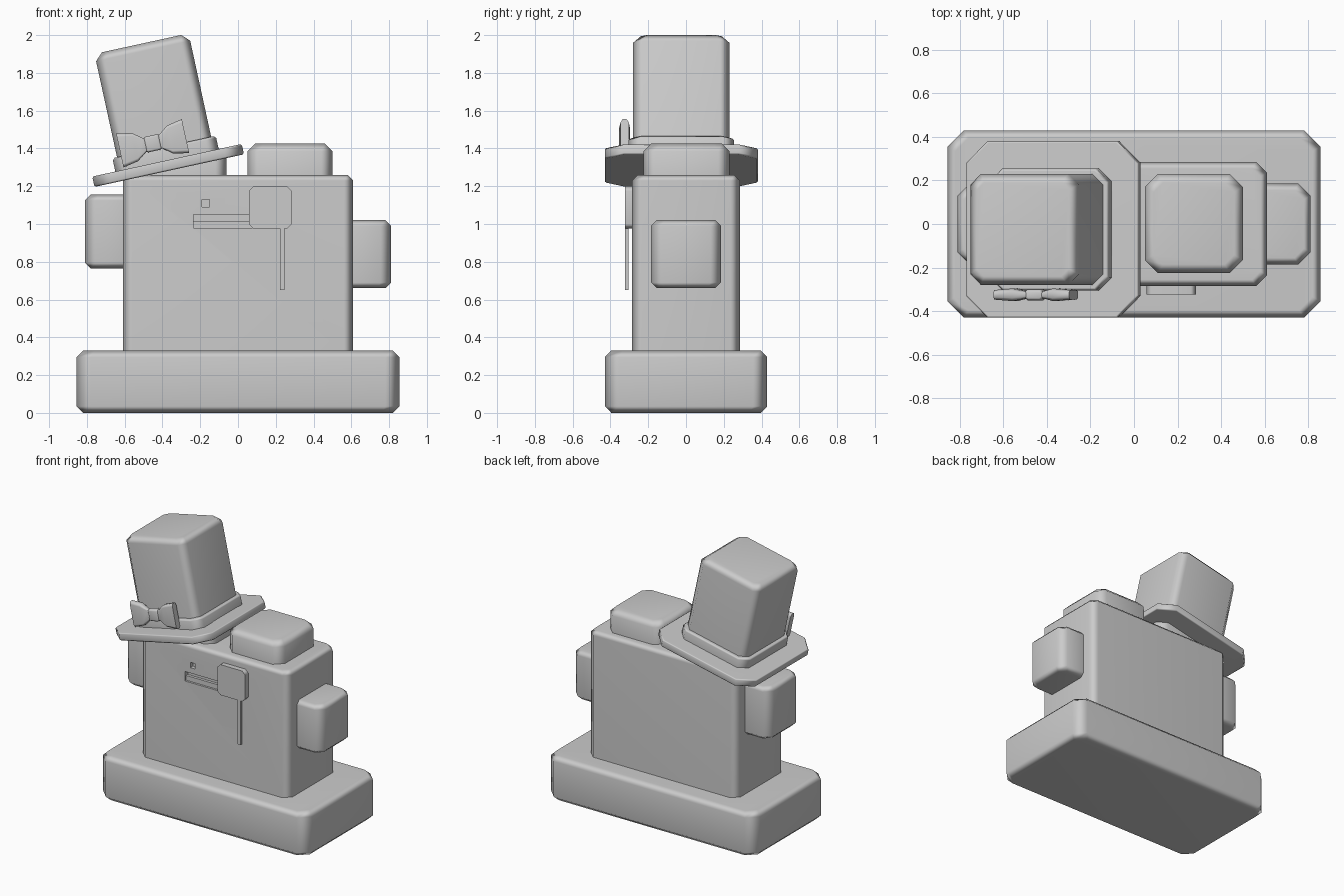
import bpy, bmesh, math
from mathutils import Matrix, Vector

if "Cube" in bpy.data.objects:
    bpy.data.objects.remove(bpy.data.objects["Cube"])

grey = bpy.data.materials.new("light grey")
grey.diffuse_color = (0.6, 0.6, 0.6, 1)
grey.use_nodes = True
grey.node_tree.nodes["Principled BSDF"].inputs["Base Color"].default_value = grey.diffuse_color


def finish(ob):
    """Smooth shading with flat large faces and crisp right angles."""
    bpy.ops.object.select_all(action='DESELECT')
    ob.select_set(True)
    bpy.context.view_layer.objects.active = ob
    bpy.ops.object.shade_smooth_by_angle(angle=math.radians(60))
    m = ob.modifiers.new("weighted", 'WEIGHTED_NORMAL')
    m.keep_sharp = True


def loft(name, rings, matrix=Matrix(), shade=True):
    """Closed solid through a list of equal-length point rings."""
    bm = bmesh.new()
    loops = [[bm.verts.new(p) for p in r] for r in rings]
    n = len(loops[0])
    for a, b in zip(loops, loops[1:]):
        for i in range(n):
            j = (i + 1) % n
            bm.faces.new((a[i], a[j], b[j], b[i]))
    bm.faces.new(loops[0])
    bm.faces.new(loops[-1])
    bm.transform(matrix)
    bmesh.ops.recalc_face_normals(bm, faces=bm.faces)
    me = bpy.data.meshes.new(name)
    bm.to_mesh(me)
    bm.free()
    me.materials.append(grey)
    ob = bpy.data.objects.new(name, me)
    bpy.context.collection.objects.link(ob)
    if shade:
        finish(ob)
    return ob


def octagon(x0, x1, y0, y1, c, z):
    return [(x0 + c, y0, z), (x1 - c, y0, z), (x1, y0 + c, z), (x1, y1 - c, z),
            (x1 - c, y1, z), (x0 + c, y1, z), (x0, y1 - c, z), (x0, y0 + c, z)]


def block(name, x, y, z, corner, bottom=0.0, top=0.0, matrix=Matrix(), shade=True):
    """Box with chamfered upright corners and optional top/bottom bevels."""
    rings = []
    for height, inset in ((z[0], bottom), (z[0] + bottom, 0), (z[1] - top, 0), (z[1], top)):
        r = octagon(x[0] + inset, x[1] - inset, y[0] + inset, y[1] - inset,
                    max(corner - inset * 0.4, 0.004), height)
        if not rings or rings[-1][0][2] != height:
            rings.append(r)
    return loft(name, rings, matrix, shade)


def box(name, x, y, z):
    return loft(name, [[(x[0], y[0], h), (x[1], y[0], h), (x[1], y[1], h), (x[0], y[1], h)]
                       for h in z], shade=False)


# Plinth and body
block("base", (-0.855, 0.855), (-0.43, 0.43), (0, 0.33), 0.075, 0.035, 0.035)
body = block("body", (-0.61, 0.61), (-0.285, 0.285), (0.32, 1.26), 0.05, 0, 0.03, shade=False)

# Eye and mouth recesses
for x, z, depth in (((-0.19, -0.15), (1.09, 1.13), 0.03),
                    ((-0.235, 0.1), (0.98, 1.03), 0.015),
                    ((-0.235, 0.1), (1.015, 1.05), 0.035)):
    cutter = box("face_cutter", x, (-0.4, -0.285 + depth), z)
    cutter.hide_render = True
    mod = body.modifiers.new("cut", 'BOOLEAN')
    mod.object = cutter
    mod.solver = 'EXACT'
    bpy.context.view_layer.objects.active = body
    bpy.ops.object.modifier_apply(modifier=mod.name)
    bpy.data.objects.remove(cutter)
finish(body)

# Ears and arms
block("right_ear", (0.05, 0.5), (-0.225, 0.23), (1.24, 1.425), 0.06, 0, 0.04)
block("left_ear", (-0.5, -0.06), (-0.225, 0.23), (1.24, 1.4), 0.06, 0, 0.04)
block("right_arm", (0.5, 0.81), (-0.185, 0.185), (0.66, 1.02), 0.055, 0.03, 0.03)
block("left_arm", (-0.81, -0.5), (-0.185, 0.185), (0.765, 1.155), 0.055, 0.03, 0.03)

# Eyeglass: chamfered plate standing on the front, with a hanging chain
to_front = Matrix.Rotation(math.radians(90), 4, 'X')
block("eyeglass", (0.057, 0.285), (0.975, 1.2), (0.27, 0.323), 0.025, matrix=to_front)
box("eyeglass_chain", (0.222, 0.247), (-0.323, -0.305), (0.65, 0.985))

# Tilted hat, built in its own frame
hat = (Matrix.Translation(Vector((-0.37, -0.025, 1.31)))
       @ Matrix.Rotation(math.radians(-12.3), 4, 'Y'))


def square(name, half, z, corner, bottom=0.0, top=0.0):
    block(name, (-half, half), (-half, half), z, corner, bottom, top, hat)


square("hat_brim", 0.405, (-0.028, 0.028), 0.1, 0.008, 0.008)
square("hat_band", 0.28, (0.02, 0.1), 0.06, 0, 0.012)
square("hat_crown", 0.255, (0.02, 0.66), 0.05, 0, 0.04)

# Bow: half sections mirrored about the knot (offset, half height, half depth)
half = [(0.178, 0.092, 0.022), (0.095, 0.076, 0.029), (0.045, 0.038, 0.017)]
sections = [(-u, h, d) for u, h, d in half] + half[::-1]
rings = []
for u, h, d in sections:
    rings.append([(u - 0.055, -0.3 - d, 0.132 - h * 0.8), (u - 0.055, -0.3 - d, 0.132 + h * 0.8),
                  (u - 0.055, -0.3 - d * 0.5, 0.132 + h), (u - 0.055, -0.3 + d * 0.5, 0.132 + h),
                  (u - 0.055, -0.3 + d, 0.132 + h * 0.8), (u - 0.055, -0.3 + d, 0.132 - h * 0.8),
                  (u - 0.055, -0.3 + d * 0.5, 0.132 - h), (u - 0.055, -0.3 - d * 0.5, 0.132 - h)])
loft("bow", rings, hat)
block("bow_knot", (-0.098, -0.012), (-0.325, -0.275), (0.09, 0.174), 0.012, 0.01, 0.01, hat)
